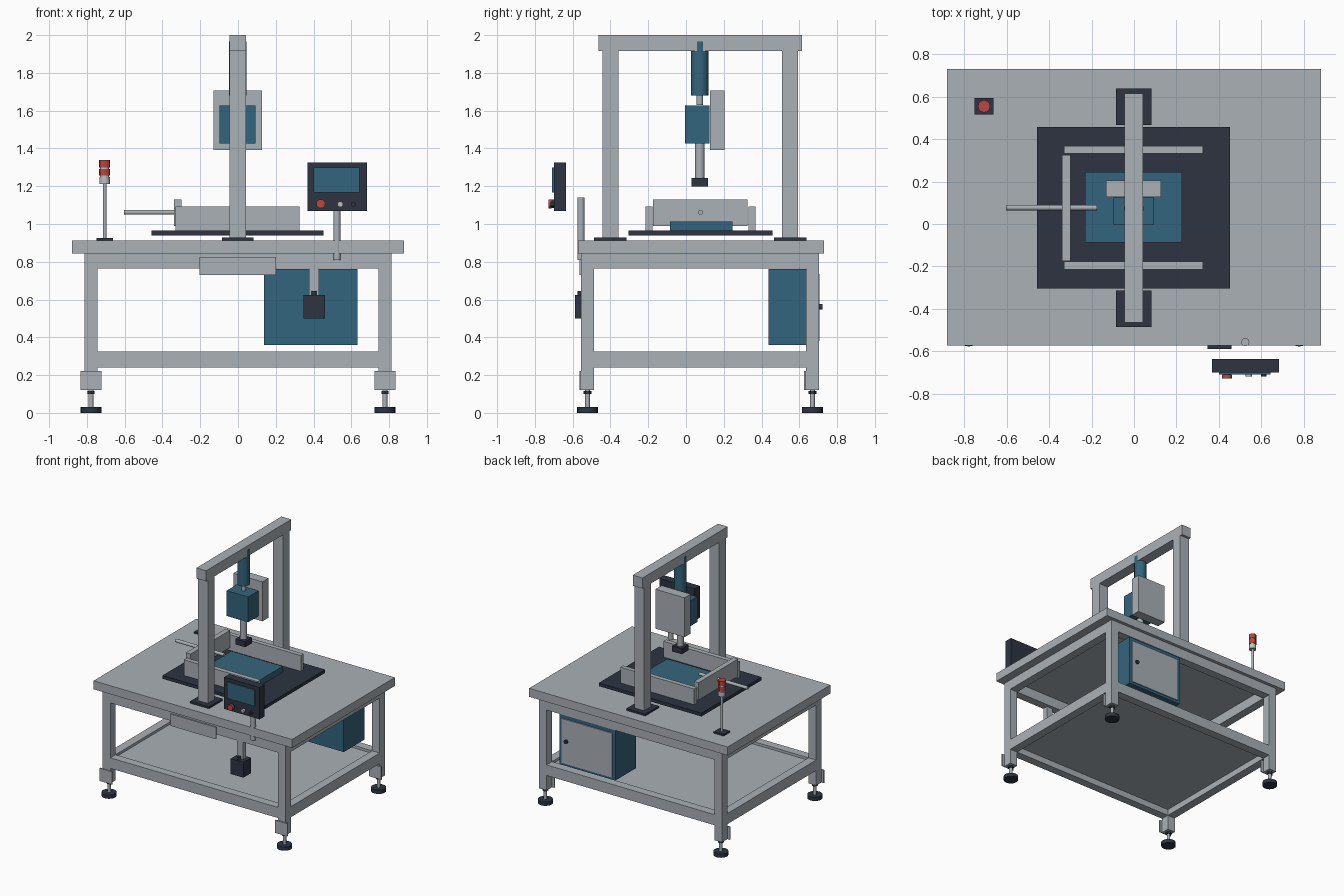
import bpy, math

if "Cube" in bpy.data.objects:
    bpy.data.objects.remove(bpy.data.objects["Cube"])


def material(name, rgb):
    m = bpy.data.materials.new(name)
    m.diffuse_color = (*rgb, 1)
    m.use_nodes = True
    m.node_tree.nodes["Principled BSDF"].inputs["Base Color"].default_value = m.diffuse_color
    return m


GREY = material("light grey metal", (0.40, 0.44, 0.47))
PALE = material("pale grey", (0.50, 0.53, 0.55))
DARK = material("dark slate", (0.026, 0.034, 0.052))
BLUE = material("steel blue", (0.034, 0.13, 0.205))
RED = material("signal red", (0.52, 0.06, 0.05))


def box(name, x, y, z, mat):
    """Box given by its (min, max) extent on each axis."""
    bpy.ops.mesh.primitive_cube_add(size=1, location=[sum(r) / 2 for r in (x, y, z)])
    o = bpy.context.object
    o.scale = [r[1] - r[0] for r in (x, y, z)]
    bpy.ops.object.transform_apply(location=False, rotation=False, scale=True)
    o.name = name
    o.data.materials.append(mat)
    return o


def rod(name, center, r, span, mat, axis="z", sides=20):
    """Cylinder along an axis; center holds the two other coordinates."""
    mid, length = sum(span) / 2, span[1] - span[0]
    a, b = center
    loc = {"x": (mid, a, b), "y": (a, mid, b), "z": (a, b, mid)}[axis]
    rot = {"x": (0, math.pi / 2, 0), "y": (math.pi / 2, 0, 0), "z": (0, 0, 0)}[axis]
    bpy.ops.mesh.primitive_cylinder_add(vertices=sides, radius=r, depth=length,
                                        location=loc, rotation=rot)
    o = bpy.context.object
    o.name = name
    o.data.materials.append(mat)
    bpy.ops.object.shade_smooth_by_angle()
    return o


# Table top
box("table_top", (-0.88, 0.88), (-0.572, 0.73), (0.845, 0.913), GREY)

# Legs, brackets and levelling feet
LEG_Y = {"front": (-0.555, -0.488), "back": (0.635, 0.704)}
for side, sx in (("left", -1), ("right", 1)):
    lx = sx * 0.778
    for end, ly in LEG_Y.items():
        tag = f"{end}_{side}"
        cy = sum(ly) / 2
        box(f"leg_{tag}", (lx - 0.034, lx + 0.034), ly, (0.12, 0.845), GREY)
        box(f"foot_bracket_{tag}", (lx - 0.055, lx + 0.055),
            (ly[0] - 0.01, ly[0]), (0.12, 0.222), GREY)
        rod(f"foot_stem_{tag}", (lx, cy), 0.013, (0.03, 0.12), GREY)
        rod(f"foot_nut_{tag}", (lx, cy), 0.022, (0.1, 0.115), DARK, sides=6)
        rod(f"foot_pad_{tag}", (lx, cy), 0.055, (0, 0.03), DARK)

# Rails between the legs
for level, z in (("upper", (0.765, 0.845)), ("lower", (0.24, 0.325))):
    for end, ly in LEG_Y.items():
        box(f"{level}_rail_{end}", (-0.744, 0.744), ly, z, GREY)
    for side, sx in (("left", -1), ("right", 1)):
        x = sorted((sx * 0.744, sx * 0.812))
        box(f"{level}_rail_{side}", x, (-0.488, 0.635), z, GREY)
box("lower_shelf", (-0.744, 0.744), (-0.488, 0.635), (0.29, 0.305), GREY)
box("front_panel", (-0.205, 0.2), (-0.565, -0.555), (0.73, 0.825), GREY)

# Control cabinet under the table, door facing back
box("cabinet", (0.137, 0.632), (0.437, 0.7), (0.36, 0.763), BLUE)
box("cabinet_door", (0.16, 0.61), (0.7, 0.708), (0.38, 0.735), GREY)
rod("door_knob", (0.565, 0.562), 0.015, (0.708, 0.722), DARK, "y")

# Hanging switch box
box("switch_hanger", (0.375, 0.43), (-0.55, -0.51), (0.62, 0.765), GREY)
rod("switch_nub", (0.402, -0.56), 0.014, (0.62, 0.645), DARK)
box("switch_box", (0.347, 0.46), (-0.588, -0.49), (0.5, 0.623), DARK)

# Operator panel with screen and buttons
rod("panel_post", (0.524, -0.556), 0.019, (0.81, 1.14), GREY)
box("operator_panel", (0.368, 0.682), (-0.7, -0.636), (1.07, 1.325), DARK)
box("panel_screen", (0.4, 0.642), (-0.709, -0.7), (1.167, 1.298), BLUE)
rod("stop_button_collar", (0.438, 1.107), 0.022, (-0.712, -0.7), DARK, "y")
rod("stop_button", (0.438, 1.107), 0.024, (-0.727, -0.712), RED, "y")
rod("start_button", (0.541, 1.105), 0.015, (-0.717, -0.7), PALE, "y")
rod("mode_button", (0.611, 1.105), 0.012, (-0.717, -0.7), DARK, "y")

# Signal tower
TOWER = (-0.706, 0.554)
box("tower_base", (-0.75, -0.662), (0.515, 0.594), (0.913, 0.926), DARK)
rod("tower_pole", TOWER, 0.01, (0.926, 1.215), GREY)
rod("tower_collar", TOWER, 0.028, (1.213, 1.25), PALE, sides=12)
rod("tower_core", TOWER, 0.024, (1.25, 1.33), PALE, sides=12)
rod("tower_lamp_lower", TOWER, 0.029, (1.256, 1.292), RED, sides=12)
rod("tower_lamp_upper", TOWER, 0.029, (1.3, 1.338), RED, sides=12)

# Work fixture: base plate, nest, fences and push rod
box("fixture_plate", (-0.457, 0.453), (-0.304, 0.457), (0.94, 0.966), DARK)
box("work_nest", (-0.23, 0.226), (-0.086, 0.245), (0.966, 1.013), BLUE)
for name, y in (("front", (-0.214, -0.177)), ("back", (0.331, 0.367))):
    box(f"side_fence_{name}", (-0.33, 0.325), y, (0.966, 1.092), GREY)
box("end_fence", (-0.34, -0.3), (-0.174, 0.326), (0.99, 1.13), GREY)
rod("push_rod", (0.077, 1.062), 0.013, (-0.603, -0.175), GREY, "x")

# Gantry
for name, cy in (("front", -0.4), ("back", 0.551)):
    box(f"gantry_plate_{name}", (-0.085, 0.083), (cy - 0.086, cy + 0.086),
        (0.913, 0.928), DARK)
    box(f"gantry_post_{name}", (-0.044, 0.042), (cy - 0.043, cy + 0.043),
        (0.928, 1.915), GREY)
box("gantry_beam", (-0.044, 0.042), (-0.464, 0.614), (1.915, 2.0), GREY)

# Press head
HEAD = (-0.001, 0.073)
rod("press_cylinder", HEAD, 0.046, (1.68, 1.965), BLUE, sides=32)
rod("press_upper_rod", HEAD, 0.017, (1.63, 1.68), GREY)
box("press_block", (-0.097, 0.093), (-0.004, 0.125), (1.425, 1.628), BLUE)
box("press_back_plate", (-0.131, 0.128), (0.127, 0.205), (1.392, 1.708), GREY)
rod("press_ram", HEAD, 0.026, (1.24, 1.425), GREY)
box("press_tip", (-0.044, 0.042), (0.03, 0.116), (1.198, 1.243), DARK)
